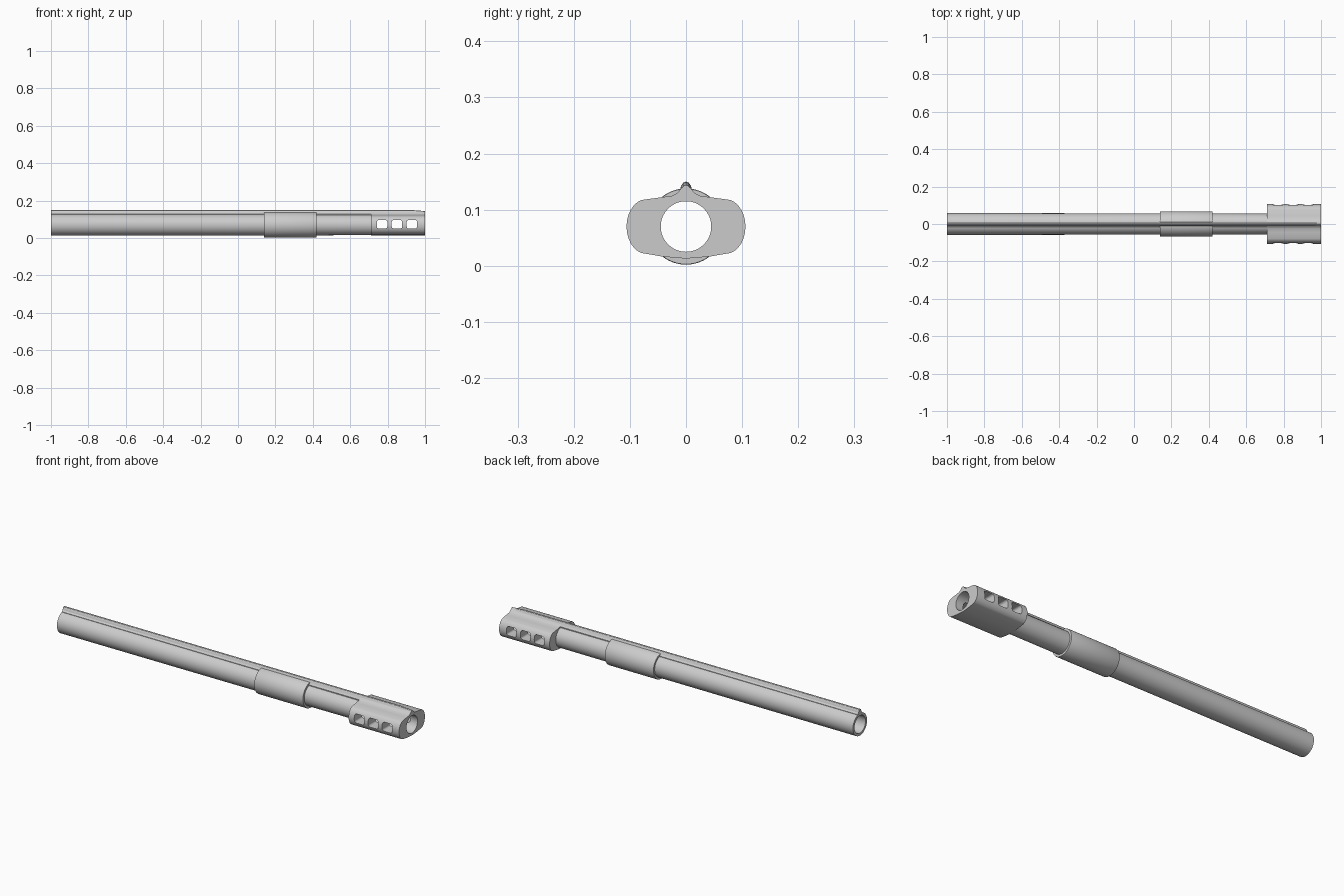
import bpy, bmesh, math

if "Cube" in bpy.data.objects:
    bpy.data.objects.remove(bpy.data.objects["Cube"])

AXIS_Z = 0.07
BORE = 0.045


def make_object(name, bm):
    bmesh.ops.recalc_face_normals(bm, faces=bm.faces)
    mesh = bpy.data.meshes.new(name)
    bm.to_mesh(mesh)
    bm.free()
    obj = bpy.data.objects.new(name, mesh)
    bpy.context.collection.objects.link(obj)
    return obj


def smooth(obj, angle=30):
    bpy.ops.object.select_all(action='DESELECT')
    obj.select_set(True)
    bpy.context.view_layer.objects.active = obj
    bpy.ops.object.shade_smooth_by_angle(angle=math.radians(angle))


def loft(name, sections):
    """Skin matching (y, z) loops placed at x stations, with end caps."""
    bm = bmesh.new()
    rings = [[bm.verts.new((x, y, z)) for y, z in pts] for x, pts in sections]
    n = len(rings[0])
    for a, b in zip(rings, rings[1:]):
        for i in range(n):
            j = (i + 1) % n
            bm.faces.new((a[i], a[j], b[j], b[i]))
    bm.faces.new(rings[0])
    bm.faces.new(rings[-1])
    return make_object(name, bm)


def lathe(name, profile, steps=64):
    """Revolve a closed (x, radius) profile around the bore axis."""
    bm = bmesh.new()
    rings = []
    for s in range(steps):
        a = 2 * math.pi * s / steps
        rings.append([bm.verts.new((x, r * math.sin(a), AXIS_Z + r * math.cos(a)))
                      for x, r in profile])
    n = len(profile)
    for s in range(steps):
        a, b = rings[s], rings[(s + 1) % steps]
        for i in range(n):
            j = (i + 1) % n
            bm.faces.new((a[i], a[j], b[j], b[i]))
    obj = make_object(name, bm)
    smooth(obj)
    return obj


def mirrored(half):
    """Close a right-hand half outline running top to bottom."""
    return half + [(-y, z) for y, z in reversed(half) if y > 1e-6]


# Hollow barrel and the thicker sleeve around it
lathe("barrel_tube", [(-1, BORE), (-1, 0.058), (0.2, 0.057), (0.4, 0.056),
                      (0.715, 0.055), (0.715, BORE)])
lathe("barrel_sleeve", [(0.14, 0.05), (0.14, 0.067), (0.143, 0.068),
                        (0.417, 0.068), (0.42, 0.067), (0.42, 0.05)])


# Narrow rail along the top, dipping at the muzzle
def rail_section(top):
    return mirrored([(0, top), (0.005, top - 0.002), (0.009, top - 0.008),
                     (0.011, 0.134), (0.018, 0.127), (0.018, 0.12), (0, 0.12)])


rail = loft("top_rail", [(-1, rail_section(0.15)), (0.93, rail_section(0.149)),
                         (0.97, rail_section(0.146)), (0.9995, rail_section(0.144))])
smooth(rail)

# Muzzle brake: wide body with round cheeks and a raised spine
cheek = []
for i in range(13):
    t = math.radians(77 - 154 * i / 12)
    cheek.append((0.071 + 0.035 * math.cos(t), AXIS_Z + 0.0485 * math.sin(t)))
half = ([(0, 0.143), (0.008, 0.139), (0.015, 0.13), (0.024, 0.125), (0.045, 0.122)]
        + cheek + [(0.045, 0.017), (0.022, 0.0145), (0, 0.013)])
brake = loft("muzzle_brake", [(0.71, mirrored(half)), (1.0, mirrored(half))])


def cut(obj, cutter):
    cutter.hide_render = True
    mod = obj.modifiers.new(cutter.name, 'BOOLEAN')
    mod.operation = 'DIFFERENCE'
    mod.solver = 'EXACT'
    mod.object = cutter
    bpy.ops.object.select_all(action='DESELECT')
    obj.select_set(True)
    bpy.context.view_layer.objects.active = obj
    bpy.ops.object.modifier_apply(modifier=mod.name)
    bpy.data.objects.remove(cutter, do_unlink=True)


# Bore through the brake
bpy.ops.mesh.primitive_cylinder_add(vertices=64, radius=BORE, depth=0.6,
                                    location=(0.85, 0, AXIS_Z),
                                    rotation=(0, math.pi / 2, 0))
bpy.context.object.name = "bore_cutter"
cut(brake, bpy.context.object)

# Three rounded gas ports through both cheeks
for cx in (0.77, 0.85, 0.93):
    w, h, r = 0.028, 0.023, 0.011
    bm = bmesh.new()
    ring = []
    for q, (sx, sz) in enumerate(((1, 1), (-1, 1), (-1, -1), (1, -1))):
        for k in range(5):
            a = math.pi / 2 * (q + k / 4)
            ring.append(bm.verts.new((cx + sx * (w - r) + r * math.cos(a), -0.2,
                                      0.073 + sz * (h - r) + r * math.sin(a))))
    face = bm.faces.new(ring)
    ext = bmesh.ops.extrude_face_region(bm, geom=[face], use_keep_orig=True)
    verts = [v for v in ext["geom"] if isinstance(v, bmesh.types.BMVert)]
    bmesh.ops.translate(bm, verts=verts, vec=(0, 0.4, 0))
    cut(brake, make_object("port_cutter", bm))
smooth(brake)
